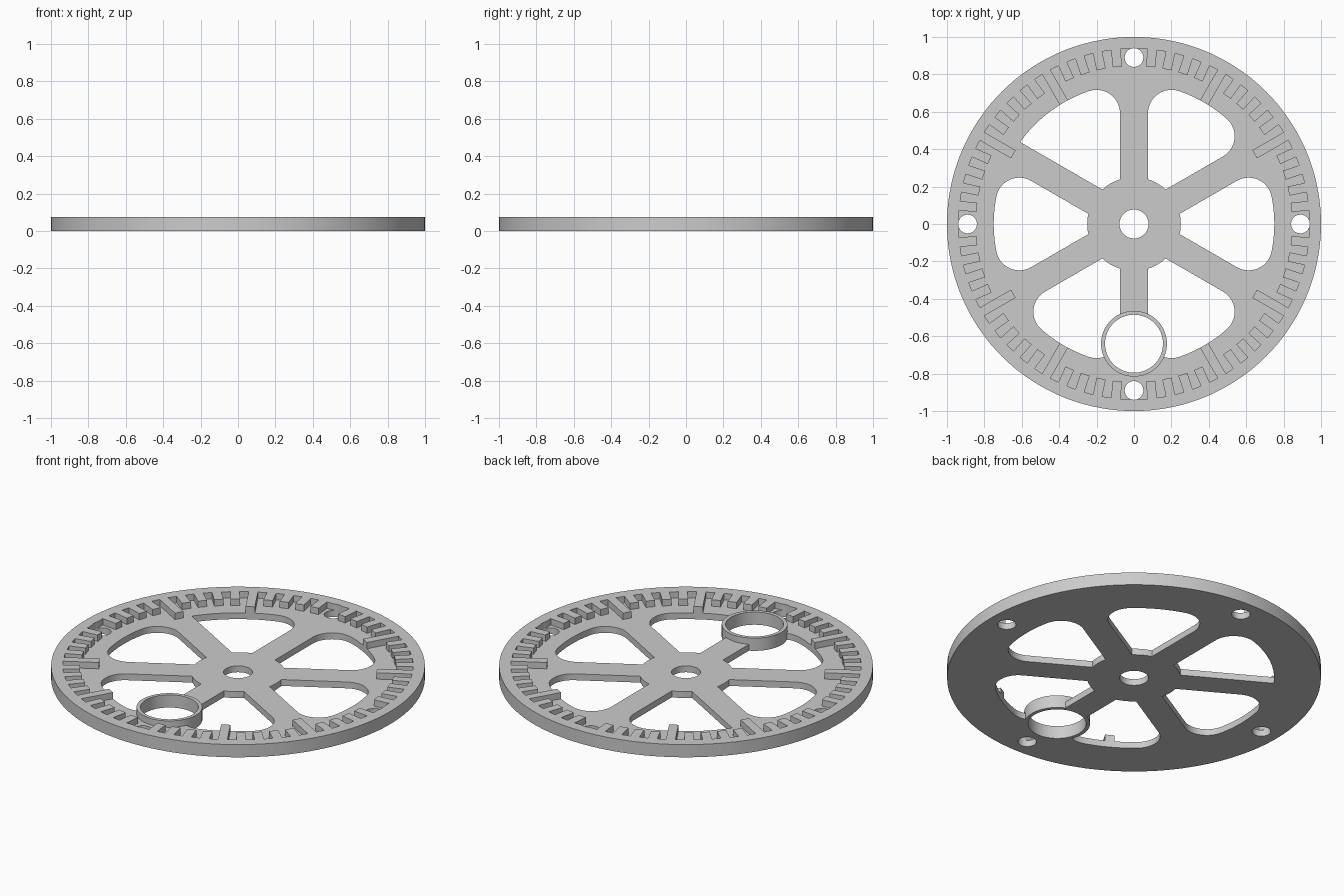
import bpy, bmesh
from math import sin, cos, pi, radians, sqrt, atan2, hypot
from mathutils import Matrix, Vector

cube = bpy.data.objects.get("Cube")
if cube:
    bpy.data.objects.remove(cube)

HEIGHT, FLOOR = 0.075, 0.0375
SPOKE = 0.075            # half width of a spoke
HUB, CUT = 0.25, 0.75    # inner and outer radius of the windows
FILLET = 0.125
RING_Y, RING_R, BORE_R = -0.64, 0.176, 0.155

grey = bpy.data.materials.new("plain_grey")
grey.use_nodes = True
grey.diffuse_color = (0.6, 0.6, 0.6, 1)
grey.node_tree.nodes["Principled BSDF"].inputs["Base Color"].default_value = (0.6, 0.6, 0.6, 1)


def arc(r, a0, a1, n, cx=0, cy=0):
    return [Vector((cx + r * cos(a0 + (a1 - a0) * i / n),
                    cy + r * sin(a0 + (a1 - a0) * i / n))) for i in range(n + 1)]


def circle(r, n, cx=0, cy=0):
    return arc(r, 0, 2 * pi, n, cx, cy)[:-1]


def turned(points, angle):
    return [Matrix.Rotation(angle, 2) @ p for p in points]


def make(name, outlines, z0, z1, cutter=False):
    """Extrude one or more closed outlines from z0 to z1 into one object."""
    bm = bmesh.new()
    for outline in outlines:
        face = bm.faces.new([bm.verts.new((p.x, p.y, z0)) for p in outline])
        top = bmesh.ops.extrude_face_region(bm, geom=[face])["geom"]
        bmesh.ops.translate(bm, vec=(0, 0, z1 - z0),
                            verts=[g for g in top if isinstance(g, bmesh.types.BMVert)])
    bmesh.ops.recalc_face_normals(bm, faces=bm.faces)
    mesh = bpy.data.meshes.new(name)
    bm.to_mesh(mesh)
    bm.free()
    mesh.materials.append(grey)
    obj = bpy.data.objects.new(name, mesh)
    bpy.context.collection.objects.link(obj)
    if cutter:
        obj.hide_render = True
        obj.hide_set(True)
    return obj


def cut(obj, *cutters):
    for c in cutters:
        mod = obj.modifiers.new(c.name, "BOOLEAN")
        mod.operation, mod.solver, mod.object = "DIFFERENCE", "EXACT", c


def finish(obj):
    """Apply the cuts and shade curved walls smoothly."""
    bpy.ops.object.select_all(action="DESELECT")
    bpy.context.view_layer.objects.active = obj
    obj.select_set(True)
    for mod in list(obj.modifiers):
        bpy.ops.object.modifier_apply(modifier=mod.name)
    bpy.ops.object.shade_smooth_by_angle(angle=radians(25))


def side_end(sharp):
    """Upper half of a window pointing along +x, from its rim to its hub."""
    half = radians(30)
    if sharp:
        a = half - atan2(SPOKE, sqrt(CUT ** 2 - SPOKE ** 2))
        points = arc(CUT, 0, a, 16)
    else:
        # fillet tangent to both the spoke and the rim arc
        off = SPOKE + FILLET
        along = sqrt((CUT - FILLET) ** 2 - off ** 2)
        a = half - atan2(off, along)
        c = Vector((cos(a), sin(a))) * hypot(off, along)
        points = arc(CUT, 0, a, 12)
        points += arc(FILLET, a, half + pi / 2, 14, c.x, c.y)[1:]
    b = half - atan2(SPOKE, sqrt(HUB ** 2 - SPOKE ** 2))
    return points + arc(HUB, b, 0, 5)


def window(sharp=False):
    upper = side_end(sharp)
    lower = [Vector((p.x, -p.y)) for p in side_end(False)]
    return upper + lower[-2:0:-1]


# Recess outline: its wall steps inward around every graduation tooth
def recess_outline(wall=0.9375, half=0.025):
    base = sqrt(wall ** 2 - half ** 2)
    points = []
    for k in range(60):
        if k % 15 == 0:
            continue
        tip = 0.745 if k % 5 == 0 else 0.845
        tooth = [Vector(p) for p in ((base, -half), (tip, -half), (tip, half), (base, half))]
        points += turned(tooth, radians(6 * k))
    return points


# Toothed wheel with spokes
wheel = make("spoked_wheel", [circle(1, 144)], 0, HEIGHT)
recess = make("recess_cutter", [recess_outline()], FLOOR, 0.2, True)
openings = [turned(window(k == 2), radians(60 * k)) for k in range(6)]
openings.append(circle(0.0775, 48))
openings += [turned(circle(0.05, 32, 0.89), radians(90 * k)) for k in range(4)]
windows = make("opening_cutter", openings, -0.1, 0.2, True)
seat = make("ring_seat_cutter", [circle(RING_R, 64, 0, RING_Y)], -0.1, 0.2, True)
cut(wheel, recess, windows, seat)
finish(wheel)

# Raised ring set into the front spoke
ring = make("spoke_ring", [circle(RING_R, 64, 0, RING_Y)], 0, HEIGHT)
bore = make("ring_bore_cutter", [circle(BORE_R, 64, 0, RING_Y)], -0.1, 0.2, True)
cut(ring, bore)
finish(ring)

for helper in (recess, windows, seat, bore):
    bpy.data.objects.remove(helper)
